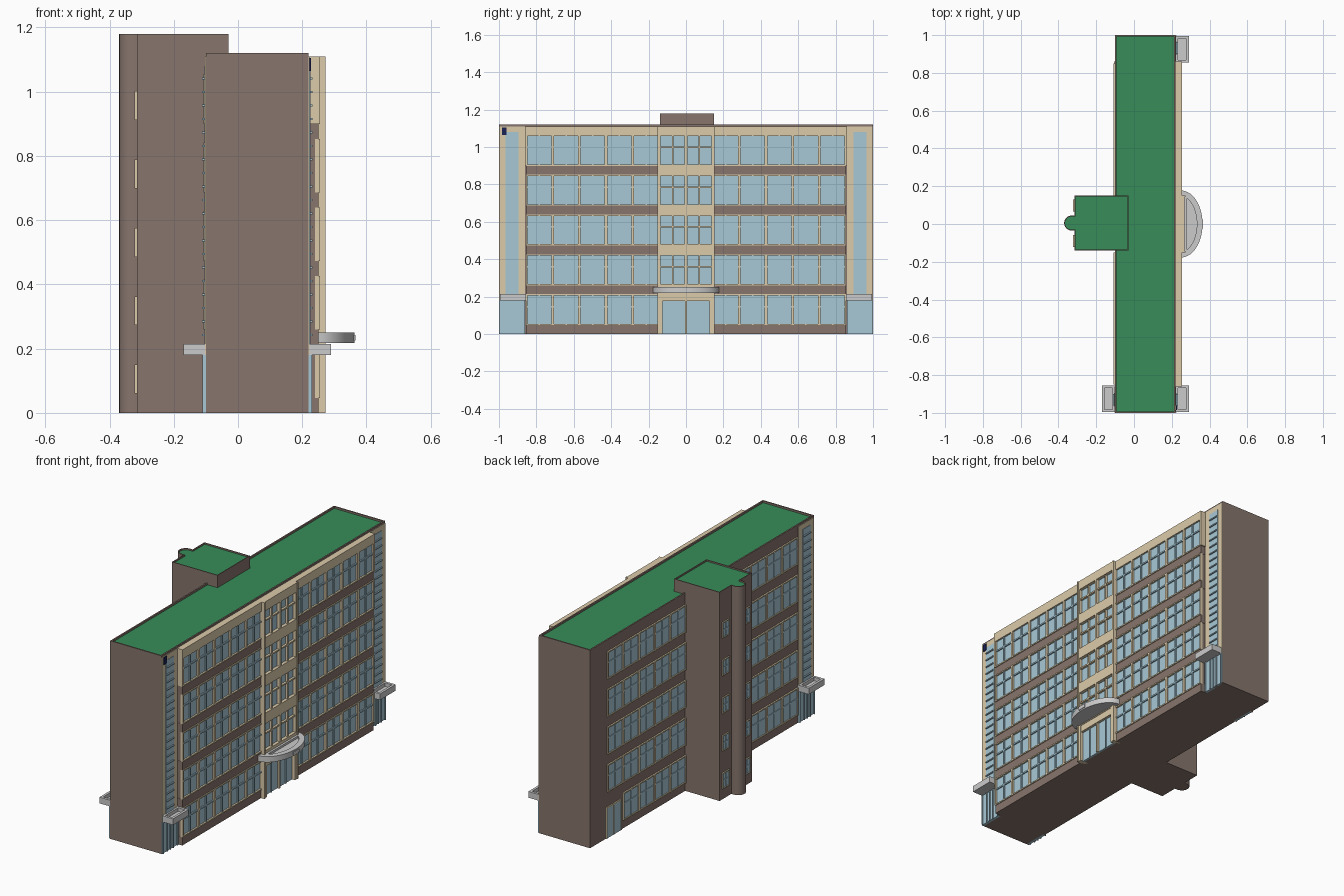
import bpy, bmesh
from math import sin, cos, pi, radians
from mathutils import Matrix, Vector

if "Cube" in bpy.data.objects:
    bpy.data.objects.remove(bpy.data.objects["Cube"])


def material(name, r, g, b):
    m = bpy.data.materials.new(name)
    m.diffuse_color = (r, g, b, 1)
    m.use_nodes = True
    m.node_tree.nodes["Principled BSDF"].inputs["Base Color"].default_value = m.diffuse_color
    return m


BROWN = material("brown_cladding", .243, .178, .153)
BEIGE = material("beige_stone", .716, .597, .402)
GLASS = material("blue_glass", .39, .584, .672)
GREEN = material("green_roof", .038, .262, .098)
NAVY = material("navy", .01, .015, .09)


def finish(name, bm, mats, smooth=False):
    bmesh.ops.recalc_face_normals(bm, faces=bm.faces)
    me = bpy.data.meshes.new(name)
    bm.to_mesh(me)
    bm.free()
    for m in mats:
        me.materials.append(m)
    ob = bpy.data.objects.new(name, me)
    bpy.context.collection.objects.link(ob)
    if smooth:
        bpy.ops.object.select_all(action='DESELECT')
        ob.select_set(True)
        bpy.context.view_layer.objects.active = ob
        bpy.ops.object.shade_smooth_by_angle(angle=radians(30))
    return ob


def tray(name, outline, z0, z1, rim, depth, mats=(), smooth=False):
    """Extruded outline whose top is sunk behind a raised rim."""
    bm = bmesh.new()
    base = bm.faces.new([bm.verts.new((x, y, z0)) for x, y in outline])
    ext = bmesh.ops.extrude_face_region(bm, geom=[base], use_keep_orig=True)["geom"]
    top = next(g for g in ext if isinstance(g, bmesh.types.BMFace))
    bmesh.ops.translate(bm, verts=top.verts[:], vec=(0, 0, z1 - z0))
    bmesh.ops.recalc_face_normals(bm, faces=bm.faces)
    bmesh.ops.inset_region(bm, faces=[top], thickness=rim, use_even_offset=True)
    floor = bmesh.ops.extrude_discrete_faces(bm, faces=[top])["faces"][0]
    bmesh.ops.translate(bm, verts=floor.verts[:], vec=(0, 0, -depth))
    if len(mats) > 1:
        floor.material_index = 1
    return finish(name, bm, mats, smooth)


def rect(x0, x1, y0, y1):
    return [(x0, y0), (x1, y0), (x1, y1), (x0, y1)]


parts = {}  # (name, material) -> boxes that are merged into one object


def box(name, mat, x0, x1, y0, y1, z0, z1):
    parts.setdefault((name, mat), []).append((x0, x1, y0, y1, z0, z1))


def window(name, y0, y1, z0, z1, x, s, depth=.015, f=.007, bar=GLASS, split=.6):
    """Framed pane with a cross of glazing bars; s is the outward x direction."""
    xf, xg, xb = x + s * depth, x + s * depth * .35, x + s * depth * .8
    fr = name + "_frames"
    for a, b in ((y0, y0 + f), (y1 - f, y1)):
        box(fr, BEIGE, x, xf, a, b, z0, z1)
    for a, b in ((z0, z0 + f), (z1 - f, z1)):
        box(fr, BEIGE, x, xf, y0 + f, y1 - f, a, b)
    box(name + "_glass", GLASS, x, xg, y0 + f, y1 - f, z0 + f, z1 - f)
    ym, zm = (y0 + y1) / 2, z0 + (z1 - z0) * split
    box(name + "_bars", bar, x, xb, ym - .004, ym + .004, z0 + f, z1 - f)
    box(name + "_bars", bar, x, xb, y0 + f, y1 - f, zm - .004, zm + .004)


# Main block and stair tower with rounded rib
tray("main_block", rect(-.10, .22, -1, 1), 0, 1.12, .008, .01, (BROWN, GREEN))
rib = [(-.33 - .04 * sin(pi * i / 12), .005 + .04 * cos(pi * i / 12)) for i in range(13)]
tower = [(-.03, -.14), (-.03, .15), (-.315, .15), (-.315, .045)] + rib + [(-.315, -.035), (-.315, -.14)]
tray("stair_tower", tower, 0, 1.18, .005, .008, (BROWN, GREEN), True)

# Front facade: core, bands, windows
STEP, SILL, CELL = .213, .047, .1425
box("facade_core", BROWN, .21, .24, -.853, .853, 0, 1.07)
box("facade_cornice", BEIGE, .21, .255, -.86, .86, 1.065, 1.11)
for k in range(5):
    z = k * STEP
    for a, b in ((-.855, -.15), (.15, .855)):
        box("facade_bands", BROWN, .21, .25, a, b, z, z + SILL)
    for i in range(12):
        y = -.855 + i * CELL
        if i not in (5, 6):
            window("facade_window", y, y + CELL, z + SILL, z + STEP, .24, 1)
        elif k:
            window("centre_window", y, y + CELL, z + SILL, z + STEP, .24, 1, .028, bar=BEIGE)
    if k > 0:
        box("centre_spandrels", BEIGE, .21, .268, -.15, .15, z, z + SILL)
for s in (-1, 1):
    box("facade_end_plates", BEIGE, .21, .255, s * .852, s * .86, .9, 1.11)
    box("centre_pilasters", BEIGE, .21, .272, s * .1425, s * .152, 0, 1.11)
    box("entrance_jambs", BEIGE, .21, .268, s * .125, s * .1425, 0, .213)
    # Entrance door leaves
    box("entrance_doors", GLASS, .24, .25, s * .006, s * .125, 0, .175)
    box("entrance_door_stiles", GLASS, .24, .256, s * .062, s * .068, 0, .175)
box("centre_top", BEIGE, .21, .268, -.15, .15, 1.065, 1.11)
box("entrance_lintel", BEIGE, .21, .265, -.125, .125, .175, .213)
box("entrance_post", BEIGE, .24, .262, -.006, .006, 0, .175)


# End bays: tall louvred glass strip over a glass doorway, under a tray canopy
def end_bay(name, s, x, d):
    """s = y side, x = wall plane, d = outward x direction."""
    box(name + "_panel", BEIGE, x - d * .01, x + d * .003, s * .86, s * .998, .18, 1.11)
    box(name + "_strip", GLASS, x, x + d * .005, s * .895, s * .965, .215, 1.08)
    for i in range(20):
        z = .24 + i * .042
        box(name + "_louvres", GLASS, x, x + d * .012, s * .9, s * .96, z, z + .006)
    box(name + "_doors", GLASS, x - d * .01, x + d * .004, s * .86, s * .998, 0, .18)
    for y in (.865, .905, .93, .955, .992):
        box(name + "_door_bars", GLASS, x, x + d * .01, s * (y - .003), s * (y + .003), 0, .18)
    xs, ys = sorted((x, x + d * .07)), sorted((s * .855, s * .995))
    tray(name + "_canopy", rect(*xs, *ys), .18, .215, .014, .02)


end_bay("front_left_bay", -1, .22, 1)
end_bay("front_right_bay", 1, .22, 1)
end_bay("rear_bay", -1, -.10, -1)
box("wall_plate", NAVY, .22, .228, -.985, -.96, 1.065, 1.105)

# Rear windows, rear door and tower windows
for k in range(5):
    z = k * STEP
    for i in range(5):
        y = .15 + i * .14
        if k or i < 4:
            window("rear_window", y, y + .14, z + SILL, z + STEP - .01, -.10, -1, .008)
        window("rear_window", -y - .14, -y, z + SILL, z + STEP - .01, -.10, -1, .008)
    for y in (.098, -.09):
        window("tower_window", y - .032, y + .032, z + .06, z + .15, -.315, -1, .007, .005, split=.5)
for y in (.73, .795):
    box("rear_door", GLASS, -.104, -.09, y, y + .06, 0, .17)
for y in (.723, .79, .855):
    box("rear_door_frame", BEIGE, -.107, -.09, y, y + .006, 0, .177)
box("rear_door_frame", BEIGE, -.107, -.09, .729, .855, .17, .177)

# Half-round entrance canopy with a blank plate
arc = [(.25 + .113 * sin(pi * i / 28), -.177 * cos(pi * i / 28)) for i in range(29)]
tray("entrance_canopy", arc, .218, .25, .03, .012, smooth=True)
box("canopy_plate", None, .355, .366, -.025, .025, .226, .243)

# Build every collected group of boxes as one object
for (name, mat), boxes in parts.items():
    bm = bmesh.new()
    for x0, x1, y0, y1, z0, z1 in boxes:
        size = Vector((abs(x1 - x0), abs(y1 - y0), abs(z1 - z0)))
        mid = Vector((x0 + x1, y0 + y1, z0 + z1)) / 2
        bmesh.ops.create_cube(bm, size=1, matrix=Matrix.LocRotScale(mid, None, size))
    finish(name, bm, [mat] if mat else [])
